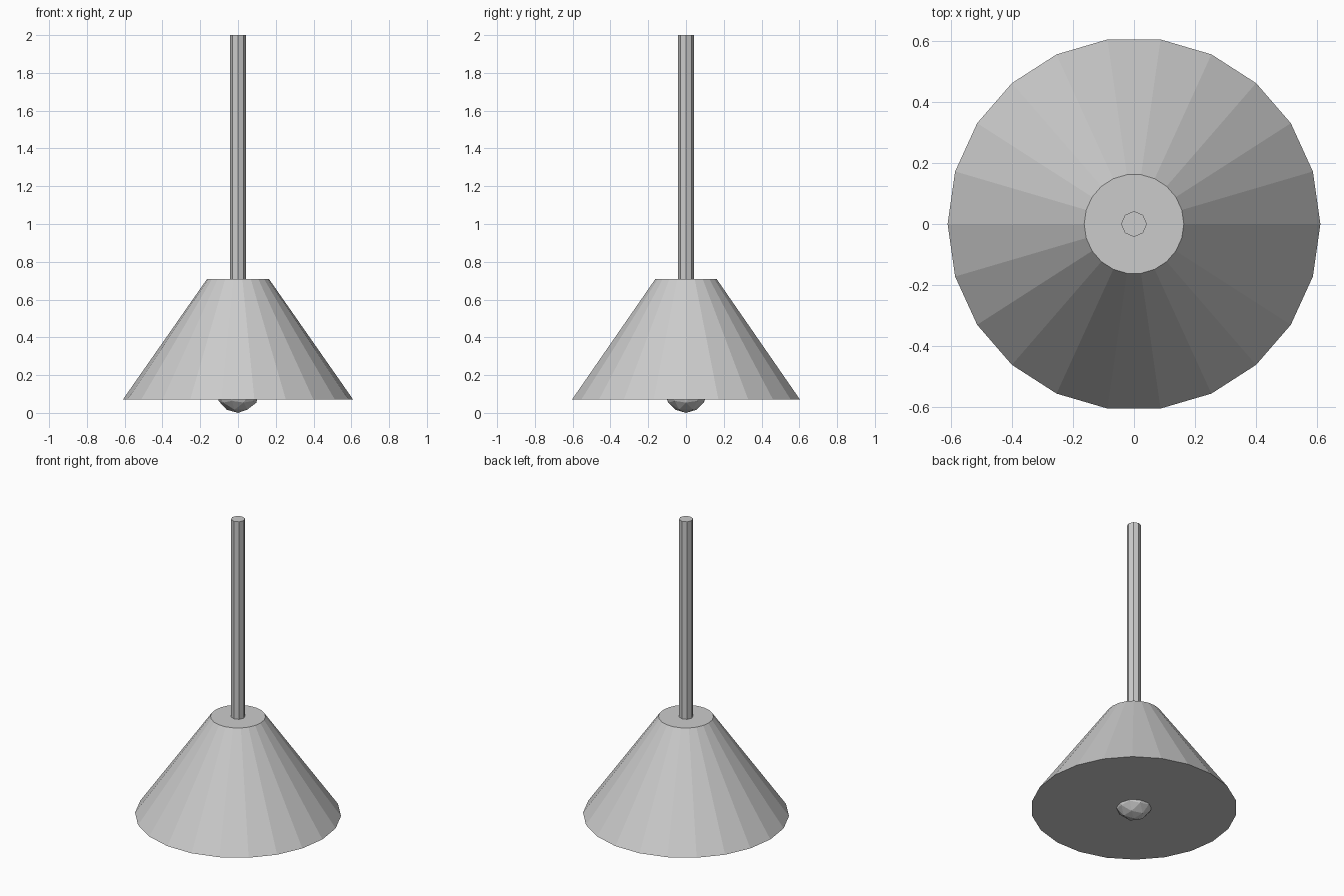
import bpy
from math import radians

if "Cube" in bpy.data.objects:
    bpy.data.objects.remove(bpy.data.objects["Cube"])


def frustum(name, sides, r_bottom, r_top, z0, z1):
    """Flat-shaded capped frustum with a corner on the x axis."""
    bpy.ops.mesh.primitive_cone_add(
        vertices=sides, radius1=r_bottom, radius2=r_top, depth=z1 - z0,
        end_fill_type='NGON', location=(0, 0, (z0 + z1) / 2),
        rotation=(0, 0, radians(90)))
    bpy.context.object.name = name
    return bpy.context.object


# Conical shade, closed at both ends
frustum("shade", 22, 0.61, 0.163, 0.07, 0.71)

# Hanging rod
frustum("rod", 8, 0.042, 0.042, 0.70, 2.0)

# Faceted bulb peeking out below the shade
bpy.ops.mesh.primitive_ico_sphere_add(subdivisions=2, radius=0.115,
                                      location=(0, 0, 0.12))
bulb = bpy.context.object
bulb.name = "bulb"
bulb.location.z = 0.115
